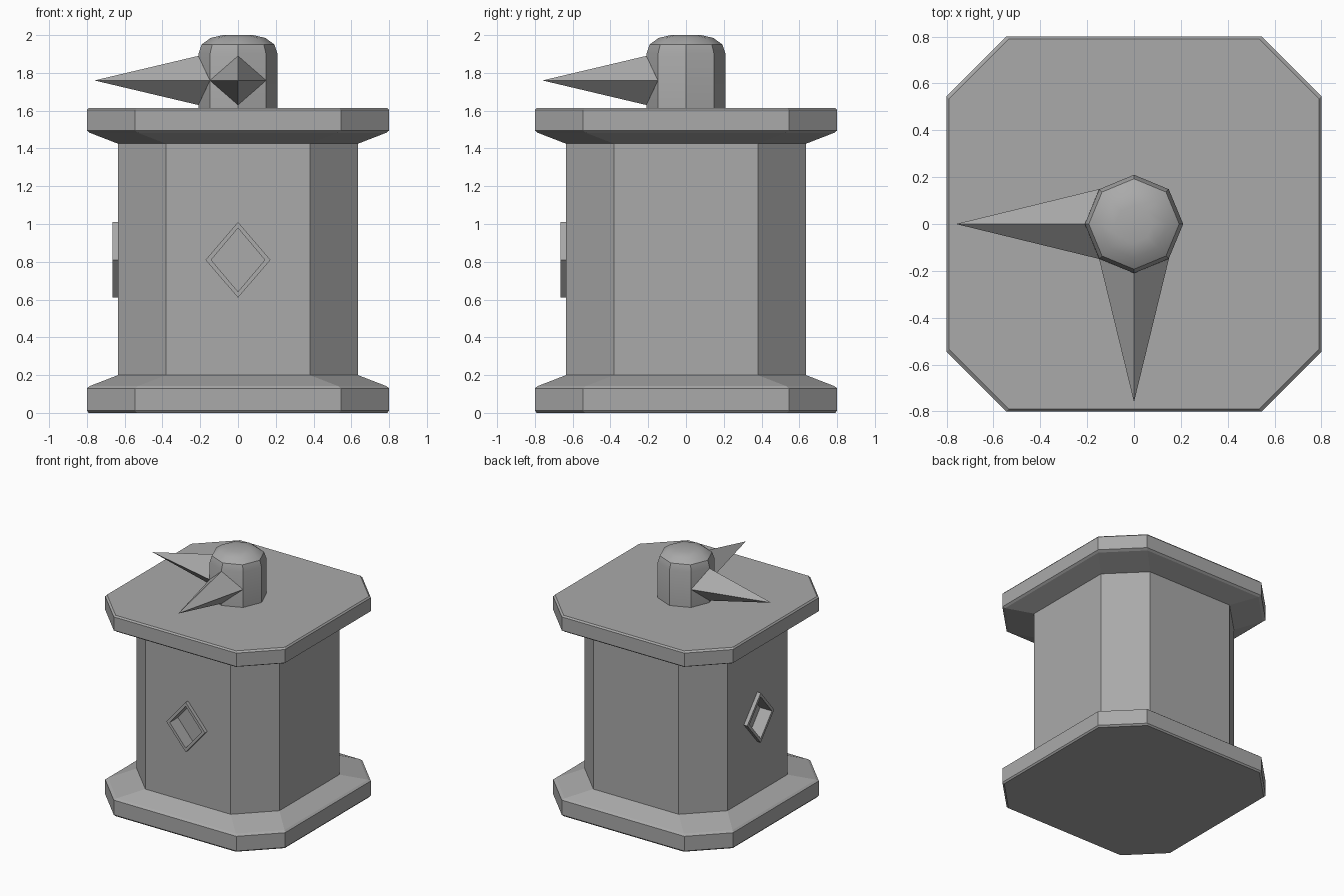
import bpy
import bmesh
import math
from mathutils import Matrix, Vector

default = bpy.data.objects.get("Cube")
if default:
    bpy.data.objects.remove(default, do_unlink=True)

GREY = (0.4, 0.4, 0.4, 1)
stone = bpy.data.materials.new("plain_grey")
stone.use_nodes = True
stone.diffuse_color = GREY
stone.node_tree.nodes["Principled BSDF"].inputs["Base Color"].default_value = GREY


def finish(name, bm):
    bmesh.ops.recalc_face_normals(bm, faces=bm.faces)
    mesh = bpy.data.meshes.new(name)
    bm.to_mesh(mesh)
    bm.free()
    mesh.materials.append(stone)
    obj = bpy.data.objects.new(name, mesh)
    bpy.context.collection.objects.link(obj)
    return obj


def loft(name, rings):
    """Skin a stack of matching rings and cap both ends."""
    bm = bmesh.new()
    loops = [[bm.verts.new(p) for p in ring] for ring in rings]
    n = len(loops[0])
    for low, high in zip(loops, loops[1:]):
        for i in range(n):
            j = (i + 1) % n
            bm.faces.new((low[i], low[j], high[j], high[i]))
    bm.faces.new(loops[0][::-1])
    bm.faces.new(loops[-1])
    return finish(name, bm)


def chamfered_square(half, z, cut=0.255):
    c = half - cut
    return [(half, -c, z), (half, c, z), (c, half, z), (-c, half, z),
            (-half, c, z), (-half, -c, z), (-c, -half, z), (c, -half, z)]


def octagon(r, z):
    return [(r * math.cos(k * math.pi / 4), r * math.sin(k * math.pi / 4), z)
            for k in range(8)]


def diamond_prism(name, w, h, y0, y1, turn):
    rings = []
    for y in (y0, y1):
        pts = [(w, y, 0.81), (0, y, 0.81 + h), (-w, y, 0.81), (0, y, 0.81 - h)]
        rings.append([turn @ Vector(p) for p in pts])
    return loft(name, rings)


def carve(target, cutter):
    mod = target.modifiers.new("window_cut", "BOOLEAN")
    mod.operation = "DIFFERENCE"
    mod.solver = "EXACT"
    mod.object = cutter
    bpy.context.view_layer.objects.active = target
    bpy.ops.object.modifier_apply(modifier=mod.name)


# Pedestal with flared base and cap slab
profile = [(0.79, 0), (0.8, 0.012), (0.8, 0.13), (0.785, 0.142), (0.635, 0.2),
           (0.635, 1.425), (0.785, 1.483), (0.8, 1.495), (0.8, 1.603), (0.79, 1.615)]
pedestal = loft("pedestal", [chamfered_square(h, z) for h, z in profile])

# Rounded octagonal knob on top
dome = [(0.21, 1.6), (0.21, 1.9), (0.193, 1.95), (0.145, 1.985), (0.08, 2.0)]
knob = loft("top_knob", [octagon(r, z) for r, z in dome])

# Front and right sides each carry a framed diamond recess and a spike
for side, angle in (("front", 0), ("right", -math.pi / 2)):
    turn = Matrix.Rotation(angle, 3, "Z")
    frame = diamond_prism(side + "_diamond_frame", 0.172, 0.2, -0.665, -0.63, turn)
    cutter = diamond_prism(side + "_recess_cutter", 0.142, 0.168, -0.7, -0.56, turn)
    cutter.hide_render = True
    carve(pedestal, cutter)
    carve(frame, cutter)
    bpy.data.objects.remove(cutter, do_unlink=True)

    # Four-sided spike rooted on the knob's corner edge
    bm = bmesh.new()
    tip, root = [bm.verts.new(turn @ Vector((0, y, 1.76))) for y in (-0.76, 0)]
    base = [bm.verts.new(turn @ Vector(p)) for p in
            ((0.149, -0.149, 1.76), (0, -0.21, 1.89),
             (-0.149, -0.149, 1.76), (0, -0.21, 1.63))]
    for i in range(4):
        for end in (tip, root):
            bm.faces.new((end, base[i], base[(i + 1) % 4]))
    finish(side + "_spike", bm)

# Soften only the shallow edges of the dome
bpy.ops.object.select_all(action="DESELECT")
knob.select_set(True)
bpy.context.view_layer.objects.active = knob
bpy.ops.object.shade_smooth_by_angle(angle=math.radians(30))
